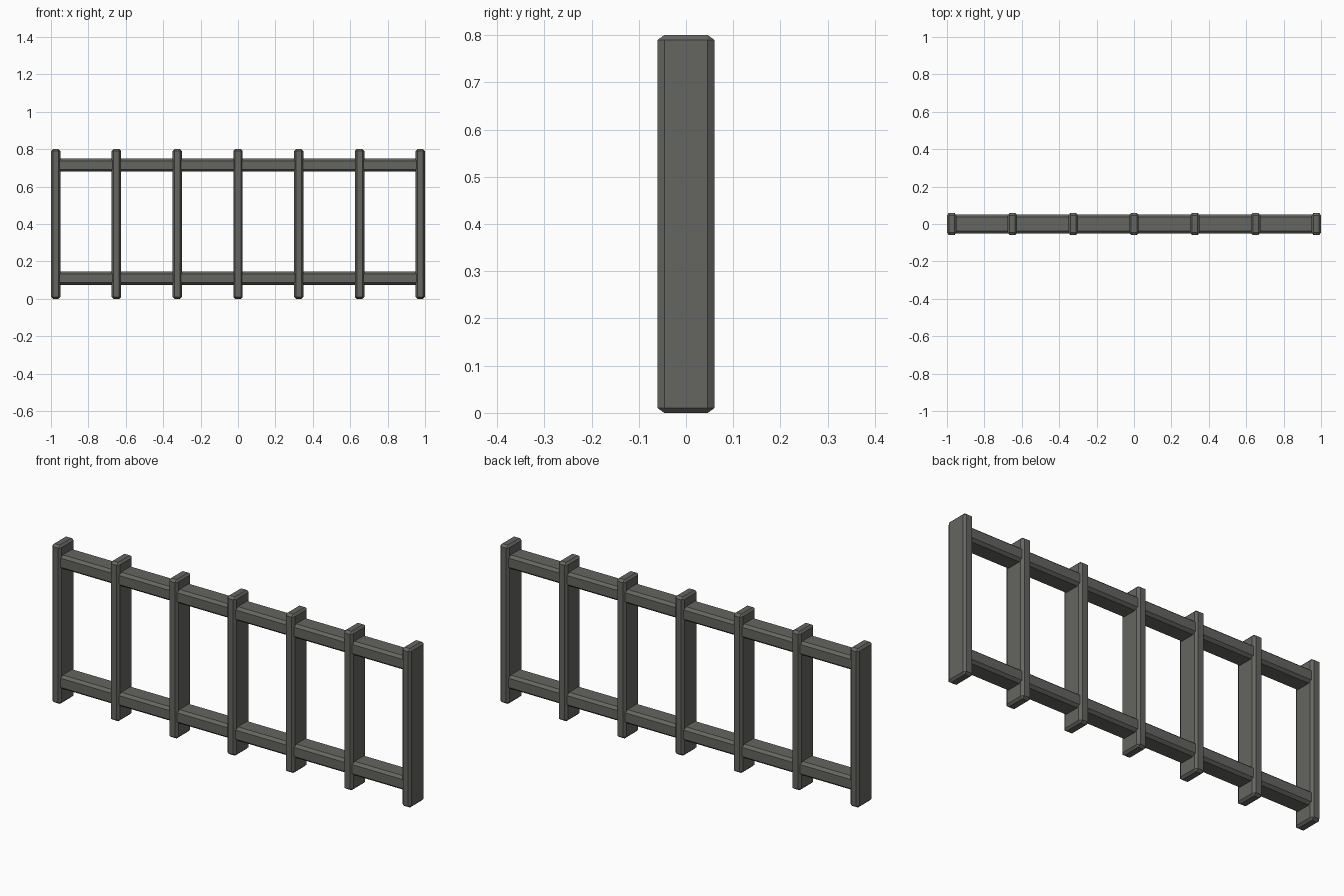
import bpy, bmesh, math
from itertools import product

if "Cube" in bpy.data.objects:
    bpy.data.objects.remove(bpy.data.objects["Cube"])

iron = bpy.data.materials.new("weathered grey")
iron.diffuse_color = (0.128, 0.133, 0.118, 1.0)
iron.use_nodes = True
iron.node_tree.nodes["Principled BSDF"].inputs["Base Color"].default_value = iron.diffuse_color


def chamfered_bar(name, centre, half, cut):
    """Box with flat chamfers on every edge, cut depth given per axis."""
    bm = bmesh.new()
    for axis in range(3):
        for signs in product((-1, 1), repeat=3):
            bm.verts.new([centre[i] + signs[i] * (half[i] - (0 if i == axis else cut[i]))
                          for i in range(3)])
    bmesh.ops.convex_hull(bm, input=bm.verts[:])
    bmesh.ops.dissolve_limit(bm, angle_limit=math.radians(1),
                             verts=bm.verts[:], edges=bm.edges[:])
    bmesh.ops.recalc_face_normals(bm, faces=bm.faces[:])
    mesh = bpy.data.meshes.new(name)
    bm.to_mesh(mesh)
    bm.free()
    mesh.materials.append(iron)
    obj = bpy.data.objects.new(name, mesh)
    bpy.context.collection.objects.link(obj)
    return obj


# Seven upright posts, evenly spaced
for i in range(7):
    chamfered_bar(f"post_{i + 1}", (-0.975 + 0.325 * i, 0, 0.4),
                  (0.025, 0.06, 0.4), (0.01, 0.014, 0.01))

# Two long rails running through the posts
for name, z in (("lower_rail", 0.11), ("upper_rail", 0.715)):
    chamfered_bar(name, (0, 0, z), (0.975, 0.051, 0.035), (0.01, 0.014, 0.012))
